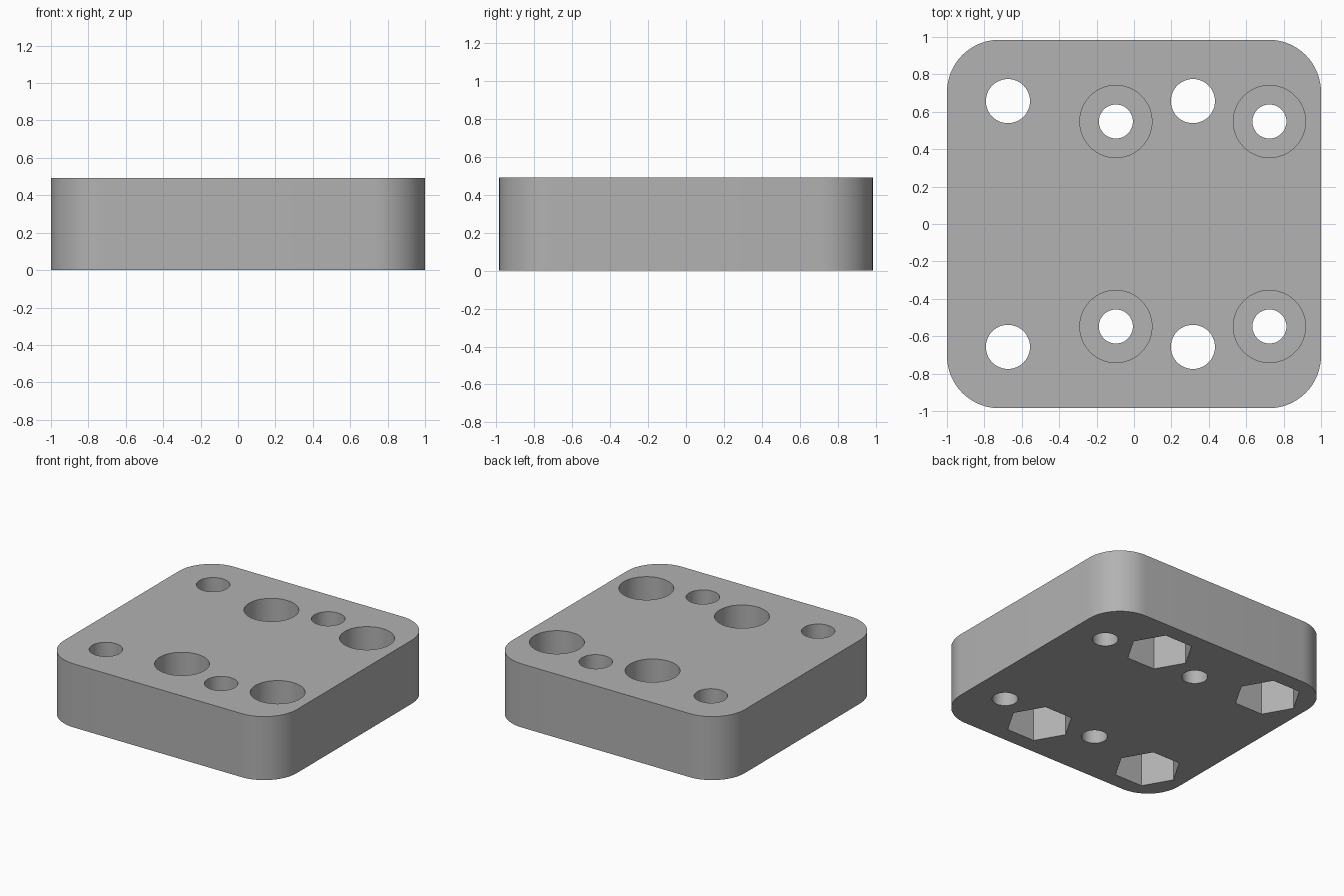
import bpy
import bmesh
from math import cos, sin, pi
from mathutils import Matrix

cube = bpy.data.objects.get("Cube")
if cube:
    bpy.data.objects.remove(cube, do_unlink=True)

HALF_X, HALF_Y, HEIGHT, CORNER = 1.0, 0.985, 0.493, 0.28
POCKET, BORE = 0.3, 0.3          # depths of nut pockets and counterbores

grey = bpy.data.materials.new("plain_grey")
grey.use_nodes = True
colour = (0.445, 0.445, 0.445, 1)
grey.diffuse_color = colour
grey.node_tree.nodes["Principled BSDF"].inputs["Base Color"].default_value = colour


def make_object(name, bm):
    bmesh.ops.recalc_face_normals(bm, faces=bm.faces)
    mesh = bpy.data.meshes.new(name)
    bm.to_mesh(mesh)
    bm.free()
    mesh.materials.append(grey)
    obj = bpy.data.objects.new(name, mesh)
    bpy.context.collection.objects.link(obj)
    return obj


def add_prism(bm, x, y, radius, z0, z1, sides):
    """Upright prism with a vertex on the +x side."""
    ring = [bm.verts.new((x + radius * cos(2 * pi * i / sides),
                          y + radius * sin(2 * pi * i / sides), z0))
            for i in range(sides)]
    base = bm.faces.new(ring)
    out = bmesh.ops.extrude_face_region(bm, geom=[base], use_keep_orig=True)
    top = [v for v in out["geom"] if isinstance(v, bmesh.types.BMVert)]
    bmesh.ops.translate(bm, vec=(0, 0, z1 - z0), verts=top)


def cut(target, name, prisms):
    """Subtract a set of prisms from the target."""
    bm = bmesh.new()
    for prism in prisms:
        add_prism(bm, *prism)
    cutter = make_object(name, bm)
    cutter.hide_render = True
    mod = target.modifiers.new(name, "BOOLEAN")
    mod.operation, mod.solver, mod.object = "DIFFERENCE", "EXACT", cutter
    bpy.ops.object.modifier_apply(modifier=name)
    bpy.data.objects.remove(cutter, do_unlink=True)


# Block with rounded upright corners
bm = bmesh.new()
bmesh.ops.create_cube(bm, size=1, matrix=Matrix.Translation((0, 0, HEIGHT / 2))
                      @ Matrix.Diagonal((2 * HALF_X, 2 * HALF_Y, HEIGHT, 1)))
upright = [e for e in bm.edges if abs(e.verts[0].co.z - e.verts[1].co.z) > 0.1]
bmesh.ops.bevel(bm, geom=upright, offset=CORNER, segments=16, profile=0.5,
                affect="EDGES")
block = make_object("mounting_block", bm)
bpy.ops.object.select_all(action="DESELECT")
block.select_set(True)
bpy.context.view_layer.objects.active = block

nut_spots = [(x, s * 0.657) for x in (-0.674, 0.315) for s in (-1, 1)]
screw_spots = [(x, s * 0.548) for x in (-0.097, 0.724) for s in (-1, 1)]

# Through holes
cut(block, "through_holes",
    [(x, y, 0.118, -0.1, HEIGHT + 0.1, 48) for x, y in nut_spots]
    + [(x, y, 0.091, -0.1, HEIGHT + 0.1, 48) for x, y in screw_spots])

# Hexagonal nut pockets below, round counterbores above
cut(block, "pockets",
    [(x, y, 0.238, -0.1, POCKET, 6) for x, y in nut_spots]
    + [(x, y, 0.193, HEIGHT - BORE, HEIGHT + 0.1, 64) for x, y in screw_spots])

bpy.ops.object.shade_smooth_by_angle()
